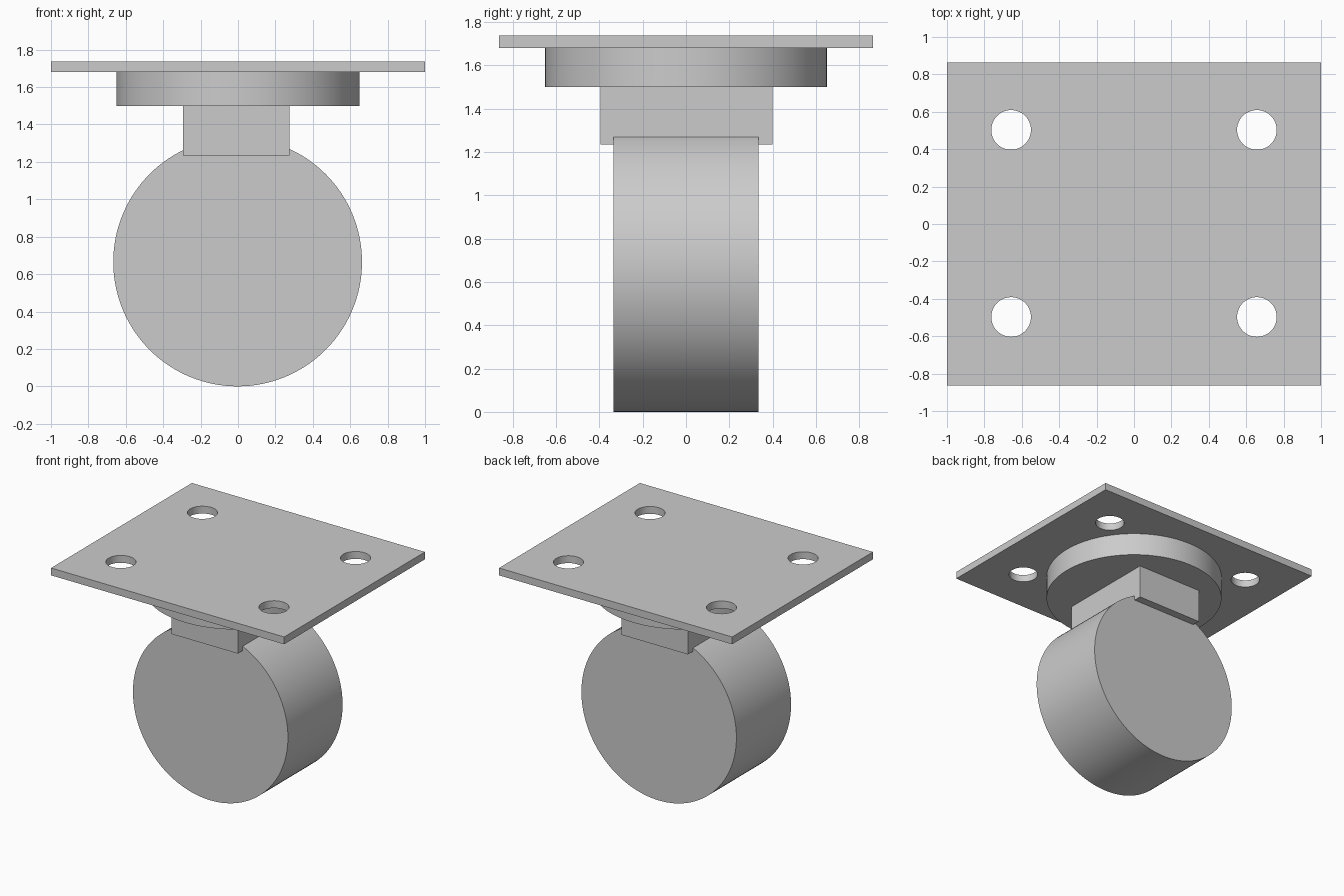
import bpy
import math

default = bpy.data.objects.get("Cube")
if default:
    bpy.data.objects.remove(default, do_unlink=True)

grey = bpy.data.materials.new("plain grey")
grey.use_nodes = True
colour = (0.6, 0.6, 0.6, 1)
grey.diffuse_color = colour
grey.node_tree.nodes["Principled BSDF"].inputs["Base Color"].default_value = colour


def finish(name):
    obj = bpy.context.object
    obj.name = name
    obj.data.materials.append(grey)
    return obj


def box(name, low, high):
    """Box between two opposite corners."""
    centre = [(a + b) / 2 for a, b in zip(low, high)]
    bpy.ops.mesh.primitive_cube_add(size=1, location=centre)
    obj = finish(name)
    obj.scale = [b - a for a, b in zip(low, high)]
    bpy.ops.object.transform_apply(location=False, rotation=False, scale=True)
    return obj


def cylinder(name, radius, depth, centre, tilt=0, sides=96):
    bpy.ops.mesh.primitive_cylinder_add(
        vertices=sides, radius=radius, depth=depth,
        location=centre, rotation=(tilt, 0, 0))
    obj = finish(name)
    bpy.ops.object.shade_smooth_by_angle(angle=math.radians(30))
    return obj


# Wheel, with its axle along y
cylinder("wheel", 0.665, 0.67, (-0.002, 0, 0.665), math.pi / 2, 128)

# Block that holds the wheel, and the round swivel above it
box("fork_block", (-0.295, -0.395, 1.235), (0.275, 0.398, 1.5))
cylinder("swivel_disc", 0.65, 0.18, (0, 0, 1.59))

# Mounting plate with four bolt holes
plate = box("mounting_plate", (-1, -0.863, 1.68), (1, 0.863, 1.737))
for x in (-0.657, 0.657):
    for y in (-0.497, 0.503):
        cutter = cylinder("hole_cutter", 0.106, 0.3, (x, y, 1.71), sides=48)
        cutter.hide_render = True
        cut = plate.modifiers.new("bolt_hole", 'BOOLEAN')
        cut.operation = 'DIFFERENCE'
        cut.solver = 'EXACT'
        cut.object = cutter
        bpy.context.view_layer.objects.active = plate
        bpy.ops.object.modifier_apply(modifier=cut.name)
        bpy.data.objects.remove(cutter, do_unlink=True)

# Smooth hole walls, crisp plate edges
bpy.ops.object.select_all(action='DESELECT')
plate.select_set(True)
bpy.context.view_layer.objects.active = plate
bpy.ops.object.shade_smooth_by_angle(angle=math.radians(30))
